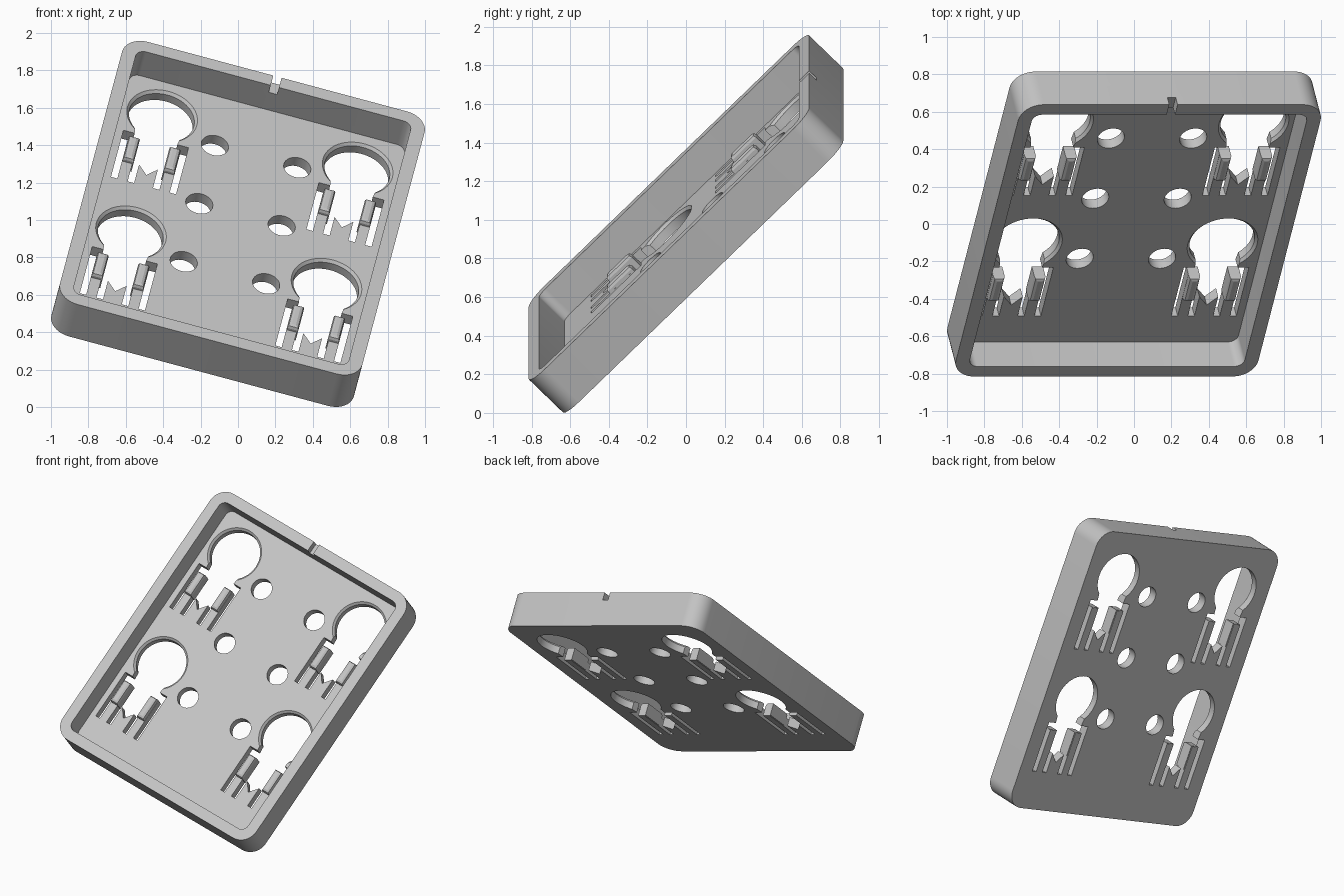
import bpy, bmesh
from math import radians, sin, cos, pi
from mathutils import Matrix, Vector

cube = bpy.data.objects.get("Cube")
if cube:
    bpy.data.objects.remove(cube, do_unlink=True)

# Overall sizes in the tray's own frame (width, length, height)
W, L, T = 1.674, 2.055, 0.25
WALL, FLOOR = 0.076, 0.065
BOTTOM, TOP = -T / 2, T / 2
DECK = BOTTOM + FLOOR
POSE = (Matrix.Translation((0, 0, 0.979))
        @ Matrix.Rotation(radians(15), 4, 'Y') @ Matrix.Rotation(radians(45), 4, 'X'))

grey = bpy.data.materials.new("light_grey")
grey.use_nodes = True
grey.diffuse_color = (0.55, 0.55, 0.55, 1)
grey.node_tree.nodes["Principled BSDF"].inputs["Base Color"].default_value = (0.55, 0.55, 0.55, 1)


def rounded_rect(w, l, r, steps=10):
    pts = []
    for q, (sx, sy) in enumerate([(1, 1), (-1, 1), (-1, -1), (1, -1)]):
        for i in range(steps + 1):
            a = (q + i / steps) * pi / 2
            pts.append((sx * (w / 2 - r) + r * cos(a), sy * (l / 2 - r) + r * sin(a)))
    return pts


def circle(r, count=48):
    return [(r * cos(2 * pi * i / count), r * sin(2 * pi * i / count)) for i in range(count)]


def prism(bm, pts, z0, z1, centre=(0, 0), top_scale=1):
    """Closed prism over an outline; top_scale tapers it."""
    low = [bm.verts.new((x + centre[0], y + centre[1], z0)) for x, y in pts]
    high = [bm.verts.new((x * top_scale + centre[0], y * top_scale + centre[1], z1)) for x, y in pts]
    bm.faces.new(low[::-1])
    bm.faces.new(high)
    n = len(pts)
    for i in range(n):
        j = (i + 1) % n
        bm.faces.new((low[i], low[j], high[j], high[i]))


def make_object(name, bm):
    bmesh.ops.recalc_face_normals(bm, faces=bm.faces)
    mesh = bpy.data.meshes.new(name)
    bm.to_mesh(mesh)
    bm.free()
    mesh.materials.append(grey)
    obj = bpy.data.objects.new(name, mesh)
    bpy.context.scene.collection.objects.link(obj)
    return obj


def activate(obj):
    for o in bpy.context.selected_objects:
        o.select_set(False)
    obj.select_set(True)
    bpy.context.view_layer.objects.active = obj


def cut(target, cutter):
    cutter.hide_render = True
    mod = target.modifiers.new("cut", 'BOOLEAN')
    mod.operation, mod.solver, mod.object = 'DIFFERENCE', 'EXACT', cutter
    activate(target)
    bpy.ops.object.modifier_apply(modifier=mod.name)
    bpy.data.objects.remove(cutter, do_unlink=True)


# Keyhole outline: bulb, neck, two spring arms and a notched middle tongue
R_BULB, R_RIM = 0.178, 0.193
ARM_TIP, SLOT_END, LIP = -0.235, -0.545, -0.18
half = [(0.052, -0.40), (0.052, SLOT_END), (0.088, SLOT_END), (0.088, ARM_TIP),
        (0.145, ARM_TIP), (0.145, SLOT_END), (0.18, SLOT_END), (0.18, LIP), (0.118, LIP)]
for i in range(25):
    a = radians(-46 + i * 136 / 25)
    half.append((R_BULB * cos(a), R_BULB * sin(a)))
keyhole = [(0, -0.462)] + half + [(0, R_BULB)] + [(-x, y) for x, y in reversed(half)]

keyhole_centres = [(x, y) for x in (-0.541, 0.541) for y in (0.70, -0.21)]
hole_centres = [(x, y) for x in (-0.228, 0.228) for y in (0.588, 0.133, -0.321)]

# Tray body and its cavity
bm = bmesh.new()
prism(bm, rounded_rect(W, L, 0.12), BOTTOM, TOP)
tray = make_object("tray", bm)

bm = bmesh.new()
prism(bm, rounded_rect(W - 2 * WALL, L - 2 * WALL, 0.05), DECK, TOP + 0.1)
cut(tray, make_object("cavity_cutter", bm))

# Keyholes, round holes and the rim notch
bm = bmesh.new()
for c in keyhole_centres:
    prism(bm, keyhole, BOTTOM - 0.05, DECK + 0.05, c)
for c in hole_centres:
    prism(bm, circle(0.074), BOTTOM - 0.05, DECK + 0.05, c)
prism(bm, rounded_rect(0.046, 0.2, 0.001, 1), TOP - 0.055, TOP + 0.1, (0, L / 2))
cut(tray, make_object("opening_cutter", bm))

# Chamfer round the bulb of each keyhole
bm = bmesh.new()
for c in keyhole_centres:
    prism(bm, circle(R_BULB - 0.005, 64), DECK - 0.02, DECK + 0.005, c, (R_RIM + 0.004) / (R_BULB - 0.005))
cut(tray, make_object("chamfer_cutter", bm))

tray.matrix_world = POSE
activate(tray)
bpy.ops.object.shade_smooth_by_angle(angle=radians(30))

# Clip heads on the ends of the spring arms
for k, (cx, cy) in enumerate(keyhole_centres):
    for side, label in ((-1, "right"), (1, "left")):
        bm = bmesh.new()
        bmesh.ops.create_cube(bm, size=1)
        size = Vector((0.062, 0.175, 0.095))
        centre = Vector((cx + side * 0.113, cy - 0.320, DECK - 0.0135))
        for v in bm.verts:
            v.co = centre + v.co * size
        top_edges = [e for e in bm.edges if all(v.co.z > DECK for v in e.verts)]
        bmesh.ops.bevel(bm, geom=top_edges, offset=0.02, segments=2, affect='EDGES', profile=0.5)
        head = make_object(f"clip_head_{k + 1}_{label}", bm)
        head.matrix_world = POSE
